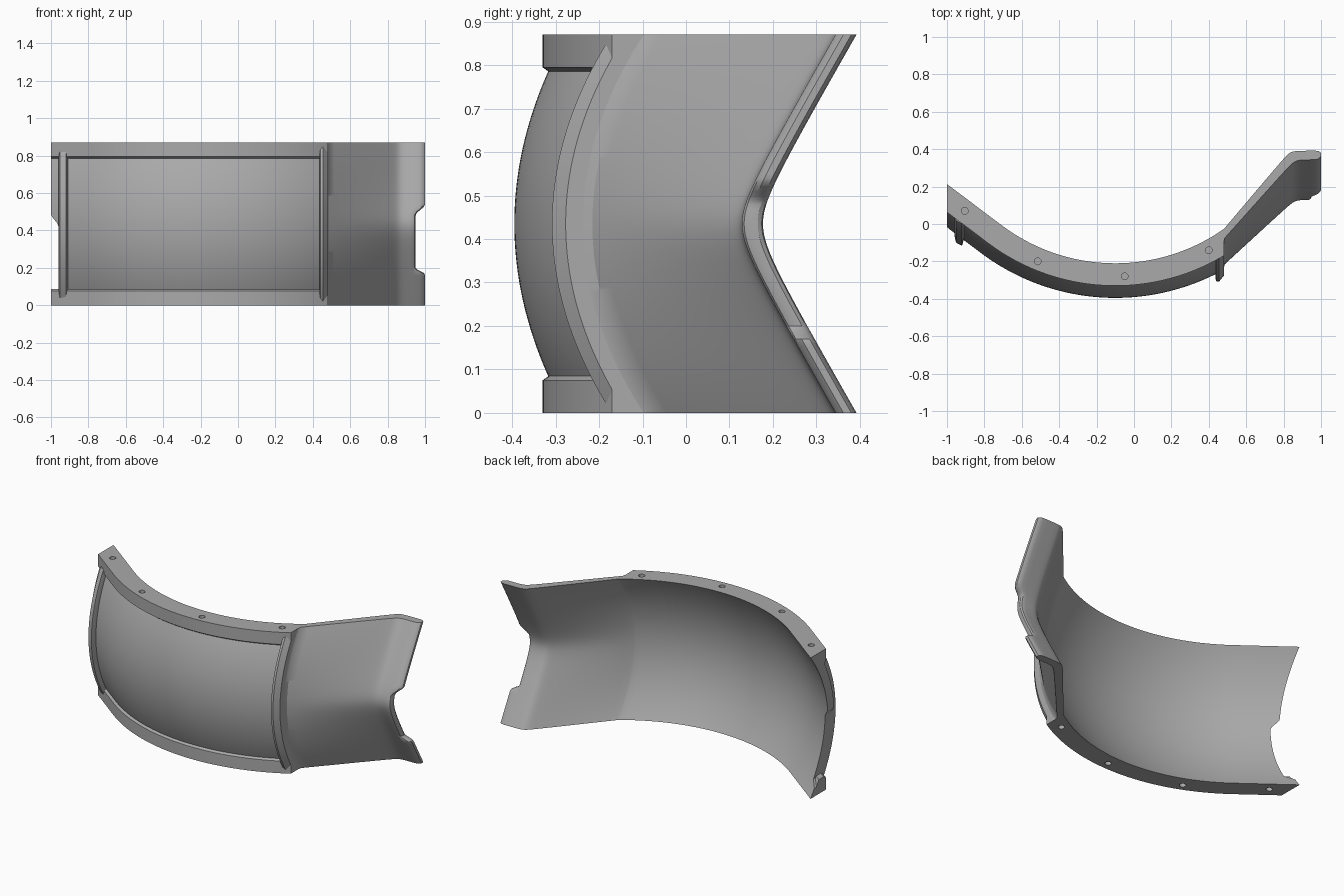
import bpy, bmesh, math

if "Cube" in bpy.data.objects:
    bpy.data.objects.remove(bpy.data.objects["Cube"], do_unlink=True)

H, CX, CY = 0.87, -0.10, 0.80          # height and arc centre
TILT = math.radians(37)
NECK = 0.48                            # where the arc meets the straight chute

grey = bpy.data.materials.new("plain_grey")
grey.use_nodes = True
grey.diffuse_color = (0.4, 0.4, 0.4, 1)
grey.node_tree.nodes["Principled BSDF"].inputs["Base Color"].default_value = (0.4, 0.4, 0.4, 1)


def ramp(a, b, v):
    t = min(max((v - a) / (b - a), 0), 1)
    return t * t * (3 - 2 * t)


def arc_y(r, x):
    """Arc of radius r with a straight tangent on the left."""
    xt = CX - r * math.sin(TILT)
    if x < xt:
        return CY - r * math.cos(TILT) + (xt - x) * math.tan(TILT)
    return CY - math.sqrt(r * r - (x - CX) ** 2)


def bow(z):
    return 1 - ((z - H / 2) / (H / 2)) ** 2


def vee(z):
    return math.hypot(0.577 * (z - H / 2), 0.039) - 0.039


def chute(y0, y1, x, x1):
    """Straight run from the neck, softly levelling off at x1."""
    u = (x - NECK) / (x1 - NECK)
    u = 0.5 * (u + 1 - math.sqrt((u - 1) ** 2 + 0.003))
    return y0 + (y1 - y0) * u


def shell_front(x, z):
    r = 1.075 + 0.12 * bow(z)
    if x <= NECK:
        return arc_y(r, x)
    return chute(arc_y(r, NECK) + 0.025, 0.13 + vee(z), x, 0.86)


def shell_back(x, z):
    r = 1.01 + 0.135 * bow(z)
    if x <= NECK:
        return arc_y(r, x)
    return chute(arc_y(r, NECK), 0.178 + vee(z), x, 0.835)


def notched(x, z):
    """Pull both ends of the shell in to form the notches."""
    if x < -0.94:
        cut = 0.04 * ramp(0.05, 0.08, z) * (1 - ramp(0.42, 0.49, z))
        return -0.94 + (x + 0.94) * (0.06 - cut) / 0.06
    if x > 0.9:
        cut = 0.05 * ramp(0.165, 0.2, z) * (1 - ramp(0.48, 0.54, z))
        return 0.9 + (x - 0.9) * (0.1 - cut) / 0.1
    return x


def steps(a, b, n):
    return [a + (b - a) * i / n for i in range(n + 1)]


def slab(name, xs, zs, front, back, xmap=lambda x, z: x):
    """Closed solid between a front and a back surface."""
    bm = bmesh.new()
    grids = []
    for surf in (front, back):
        grids.append([[bm.verts.new((xmap(x, z), surf(x, z), z)) for x in xs] for z in zs])
    f, b = grids
    m, n = len(zs) - 1, len(xs) - 1
    for j in range(m):
        for i in range(n):
            for g in grids:
                bm.faces.new((g[j][i], g[j][i + 1], g[j + 1][i + 1], g[j + 1][i]))
        for i in (0, n):
            bm.faces.new((f[j][i], f[j + 1][i], b[j + 1][i], b[j][i]))
    for i in range(n):
        for j in (0, m):
            bm.faces.new((f[j][i], f[j][i + 1], b[j][i + 1], b[j][i]))
    bmesh.ops.recalc_face_normals(bm, faces=bm.faces)
    me = bpy.data.meshes.new(name)
    bm.to_mesh(me)
    bm.free()
    me.materials.append(grey)
    me.shade_smooth()
    me.set_sharp_from_angle(angle=math.radians(32))
    ob = bpy.data.objects.new(name, me)
    bpy.context.collection.objects.link(ob)
    return ob


# Curved shell with the straight chute and rounded outlet lip
def lip_front(x, z):
    y = shell_front(notched(x, z), z)
    return y + (0.018 if x > 0.99 else 0.005 if x > 0.98 else 0)


def lip_back(x, z):
    y = shell_back(notched(x, z), z)
    return y - (0.012 if x > 0.99 else 0.003 if x > 0.98 else 0)


columns = ([-1, -0.985, -0.96] + steps(-0.94, 0.478, 48) + steps(0.485, 0.78, 10)
           + steps(0.8, 0.9, 8) + [0.94, 0.97, 0.988, 1])
shell = slab("curved_shell", columns, steps(0, H, 87), lip_front, lip_back, notched)

# Top and bottom rails
rails = []
for name, flip in (("bottom_rail", False), ("top_rail", True)):
    def rail_front(x, z):
        edge = min(z, H - z)
        return arc_y(1.13 if edge < 0.08 else 1.112, x)

    def rail_back(x, z):
        return shell_back(x, z) - 0.02

    zs = [0, 0.04, 0.075, 0.088]
    if flip:
        zs = [H - z for z in reversed(zs)]
    rails.append(slab(name, steps(-1, NECK, 50), zs, rail_front, rail_back))


# Raised flanges at both ends of the curved panel
def flange(name, section, z0, z1):
    heights = dict(section)
    slab(name, [x for x, _ in section], steps(z0, z1, 48),
         lambda x, z: shell_front(x, z) - heights[x],
         lambda x, z: shell_front(x, z) + 0.02)


flange("outlet_flange", [(0.435, 0.02), (0.44, 0.04), (0.455, 0.05), (0.48, 0.032)], 0, H)
flange("inlet_flange", [(-0.96, 0.015), (-0.952, 0.045), (-0.92, 0.038), (-0.91, 0.0)], 0.04, 0.82)

# Shallow bolt holes in the rail ends
bm = bmesh.new()
for x, y in ((-0.905, 0.07), (-0.515, -0.2), (-0.05, -0.28), (0.4, -0.14)):
    for z in (0, H):
        ring = bmesh.ops.create_cone(bm, cap_ends=True, segments=20, radius1=0.018,
                                     radius2=0.018, depth=0.06)
        bmesh.ops.translate(bm, verts=ring["verts"], vec=(x, y, z))
me = bpy.data.meshes.new("hole_cutter")
bm.to_mesh(me)
bm.free()
me.materials.append(grey)
cutter = bpy.data.objects.new("hole_cutter", me)
bpy.context.collection.objects.link(cutter)
cutter.hide_render = True
cutter.hide_viewport = True
cutter.display_type = 'WIRE'
for ob in [shell] + rails:
    mod = ob.modifiers.new("bolt_holes", 'BOOLEAN')
    mod.operation = 'DIFFERENCE'
    mod.solver = 'EXACT'
    mod.object = cutter
